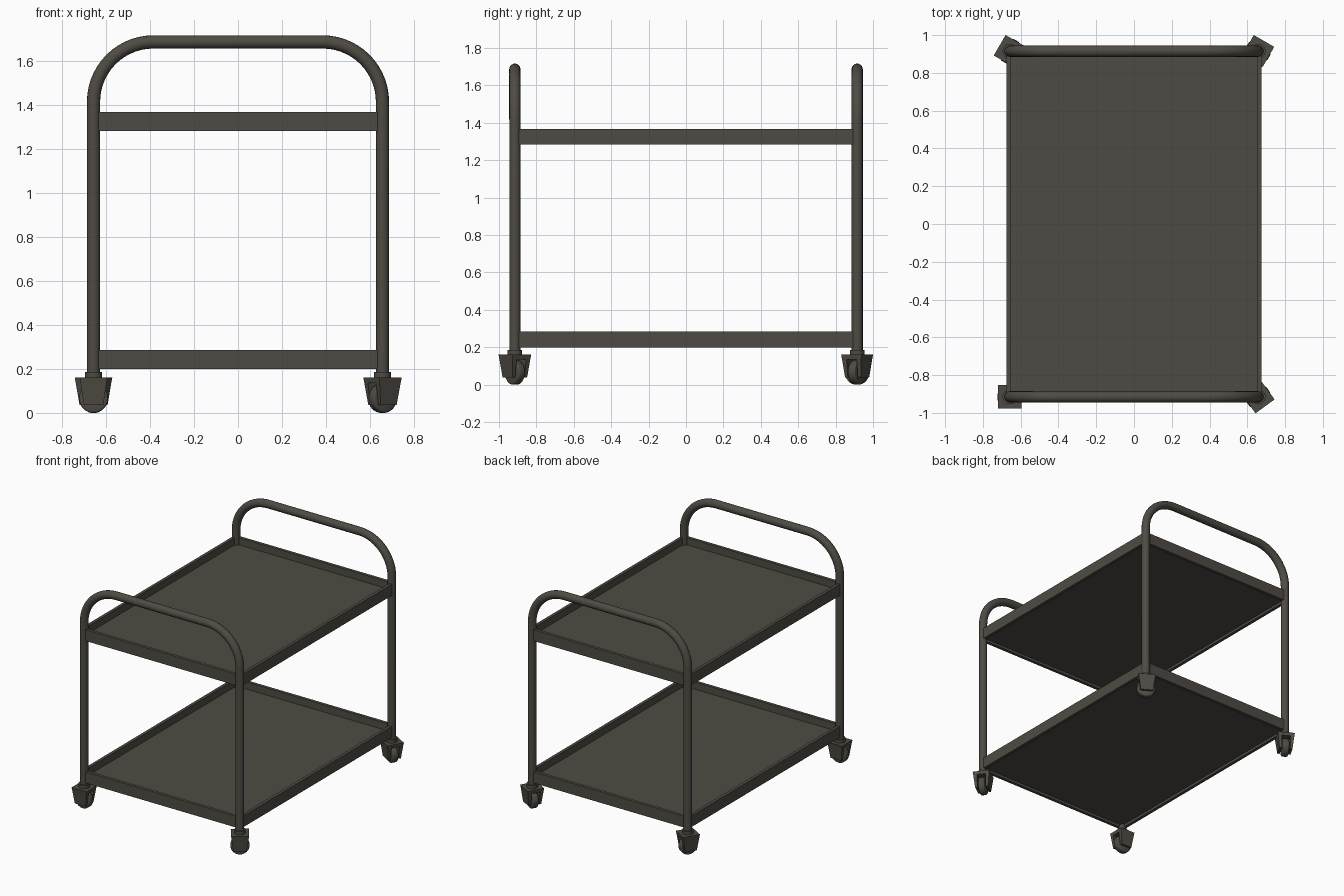
import bpy, bmesh, math
from mathutils import Matrix, Vector

if "Cube" in bpy.data.objects:
    bpy.data.objects.remove(bpy.data.objects["Cube"])

PX, PY = 0.657, 0.915          # post centres
metal = bpy.data.materials.new("dark warm grey metal")
metal.diffuse_color = (0.078, 0.071, 0.058, 1)
metal.use_nodes = True
metal.node_tree.nodes["Principled BSDF"].inputs["Base Color"].default_value = metal.diffuse_color


def finish(obj, smooth=False):
    obj.data.materials.clear()
    obj.data.materials.append(metal)
    if smooth:
        bpy.ops.object.select_all(action='DESELECT')
        obj.select_set(True)
        bpy.context.view_layer.objects.active = obj
        bpy.ops.object.shade_smooth_by_angle(angle=math.radians(40))
    return obj


def from_bmesh(name, bm, smooth=False):
    bmesh.ops.recalc_face_normals(bm, faces=bm.faces)
    mesh = bpy.data.meshes.new(name)
    bm.to_mesh(mesh)
    bm.free()
    obj = bpy.data.objects.new(name, mesh)
    bpy.context.collection.objects.link(obj)
    return finish(obj, smooth)


def block(bm, low, high):
    """Tapered block; low/high are (x0, x1, y0, y1, z)."""
    rings = []
    for x0, x1, y0, y1, z in (low, high):
        rings.append([bm.verts.new((x, y, z)) for x, y in
                      ((x0, y0), (x1, y0), (x1, y1), (x0, y1))])
    a, b = rings
    bm.faces.new(a[::-1])
    bm.faces.new(b)
    for i in range(4):
        j = (i + 1) % 4
        bm.faces.new((a[i], a[j], b[j], b[i]))


# Bent tube frames at front and back
def tube_frame(name, y):
    r, top, bottom = 0.272, 1.687, 0.17
    pts = [(-PX, bottom)]
    for cx, start in ((-PX + r, 180), (PX - r, 90)):
        for i in range(15):
            a = math.radians(start - 90 * i / 14)
            pts.append((cx + r * math.cos(a), top - r + r * math.sin(a)))
    pts.append((PX, bottom))
    curve = bpy.data.curves.new(name, 'CURVE')
    curve.dimensions = '3D'
    curve.bevel_depth = 0.03
    curve.bevel_resolution = 6
    curve.use_fill_caps = True
    spline = curve.splines.new('POLY')
    spline.points.add(len(pts) - 1)
    for p, (x, z) in zip(spline.points, pts):
        p.co = (x, y, z, 1)
    obj = bpy.data.objects.new(name, curve)
    bpy.context.collection.objects.link(obj)
    bpy.ops.object.select_all(action='DESELECT')
    obj.select_set(True)
    bpy.context.view_layer.objects.active = obj
    bpy.ops.object.convert(target='MESH')
    finish(bpy.context.view_layer.objects.active, True)


tube_frame("front_tube_frame", -PY)
tube_frame("back_tube_frame", PY)


# Shelves: box with the top and underside inset and recessed
def shelf(name, z0, z1):
    bm = bmesh.new()
    x, y = 0.675, 0.933
    block(bm, (-x, x, -y, y, z0), (-x, x, -y, y, z1))
    bm.normal_update()
    for sign, depth in ((1, 0.055), (-1, 0.02)):
        face = max(bm.faces, key=lambda f: sign * f.calc_center_median().z)
        bmesh.ops.inset_region(bm, faces=[face], thickness=0.033)
        ext = bmesh.ops.extrude_face_region(bm, geom=[face])
        bmesh.ops.delete(bm, geom=[face], context='FACES_ONLY')
        verts = [g for g in ext['geom'] if isinstance(g, bmesh.types.BMVert)]
        bmesh.ops.translate(bm, verts=verts, vec=(0, 0, -sign * depth))
        bm.normal_update()
    from_bmesh(name, bm)


shelf("lower_shelf", 0.20, 0.285)
shelf("upper_shelf", 1.283, 1.368)


# Swivel casters, each turned to its own angle
def cylinder(bm, radius, depth, matrix, segments=32):
    bmesh.ops.create_cone(bm, cap_ends=True, segments=segments, radius1=radius,
                          radius2=radius, depth=depth, matrix=matrix)


def caster(name, x, y, angle):
    place = Matrix.Translation((x, y, 0)) @ Matrix.Rotation(math.radians(angle), 4, 'Z')
    t, m, b = 0.0625, 0.059, 0.045
    # fork: crown plus two tapered cheeks
    bm = bmesh.new()
    block(bm, (-m, m, -m, m, 0.135), (-t, t, -t, t, 0.16))
    for s in (-1, 1):
        block(bm, (-b, b, *sorted((s * 0.031, s * 0.048)), 0.037),
                  (-m, m, *sorted((s * 0.031, s * m)), 0.135))
    from_bmesh(name + "_fork", bm).matrix_world = place
    # collar under the tube
    bm = bmesh.new()
    cylinder(bm, 0.039, 0.028, Matrix.Translation((0, 0, 0.171)))
    from_bmesh(name + "_collar", bm, True).matrix_world = place
    # wheel with rounded tread, and axle
    bm = bmesh.new()
    axis = Matrix.Translation((0, 0, 0.066)) @ Matrix.Rotation(math.pi / 2, 4, 'X')
    cylinder(bm, 0.066, 0.046, axis)
    rims = [e for e in bm.edges if abs(e.verts[0].co.y - e.verts[1].co.y) < 1e-4]
    bmesh.ops.bevel(bm, geom=rims, offset=0.01, segments=3, profile=0.5, affect='EDGES')
    cylinder(bm, 0.012, 0.09, axis, 16)
    from_bmesh(name + "_wheel", bm, True).matrix_world = place


caster("front_left_caster", -PX, -PY, 0)
caster("front_right_caster", PX, -PY, 36)
caster("back_left_caster", -PX, PY, 60)
caster("back_right_caster", PX, PY, -30)
